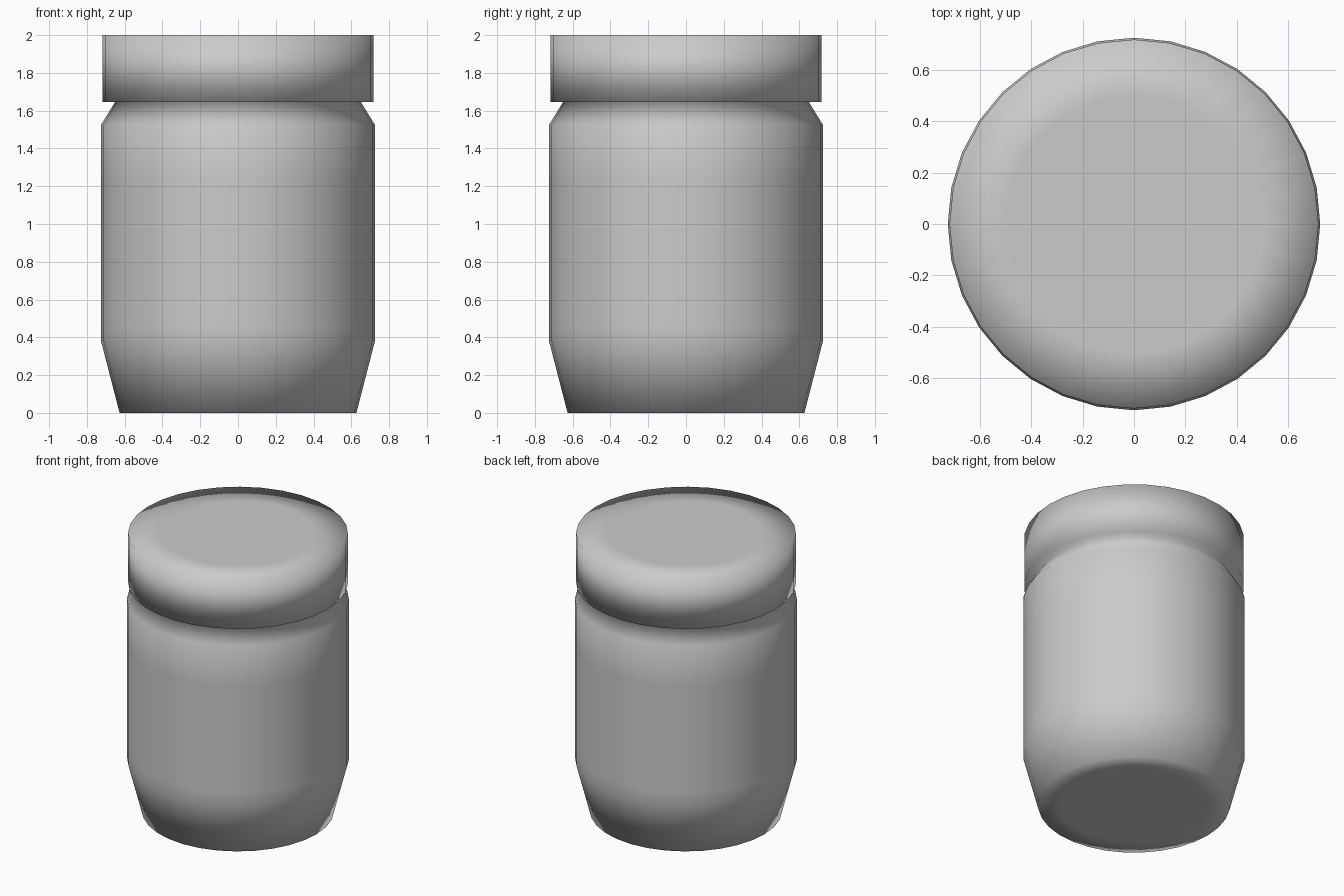
import bpy, bmesh
from math import cos, sin, pi

if "Cube" in bpy.data.objects:
    bpy.data.objects.remove(bpy.data.objects["Cube"])

SIDES = 32


def lathe(name, profile):
    """Revolve (radius, z) points from bottom to top and cap both ends."""
    bm = bmesh.new()
    rings = [[bm.verts.new((r * cos(2 * pi * i / SIDES), r * sin(2 * pi * i / SIDES), z))
              for i in range(SIDES)] for r, z in profile]
    for low, high in zip(rings, rings[1:]):
        for i in range(SIDES):
            j = (i + 1) % SIDES
            bm.faces.new((low[i], low[j], high[j], high[i]))
    bm.faces.new(rings[0][::-1])
    bm.faces.new(rings[-1])
    for face in bm.faces:
        face.smooth = True
    mesh = bpy.data.meshes.new(name)
    bm.to_mesh(mesh)
    bm.free()
    obj = bpy.data.objects.new(name, mesh)
    bpy.context.collection.objects.link(obj)
    return obj


# Tapered base, straight wall and sloping shoulder
body = [(0.48, 0), (0.627, 0), (0.725, 0.38), (0.725, 0.47),
        (0.725, 1.23), (0.725, 1.525), (0.651, 1.645)]
# Overhanging underside, rim and flat top of the lid
lid = [(0.718, 1.645), (0.718, 2.0), (0.50, 2.0)]

# One continuous soft-shaded surface, so shading flows from shoulder into lid
lathe("jar_with_lid", body + lid)
